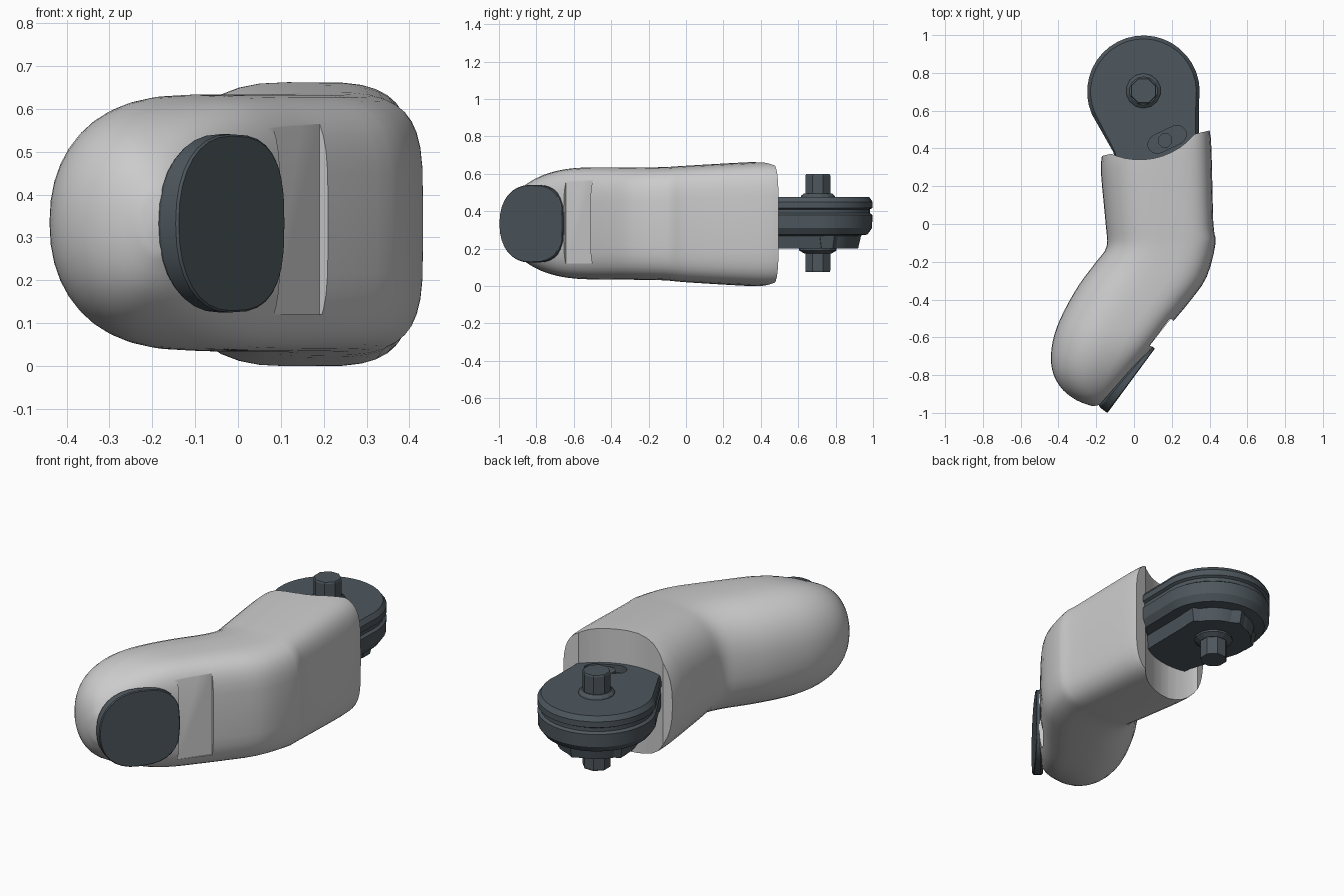
import bpy, bmesh, math
from mathutils import Vector

if "Cube" in bpy.data.objects:
    bpy.data.objects.remove(bpy.data.objects["Cube"])

dark = bpy.data.materials.new("dark_metal")
dark.diffuse_color = (0.075, 0.095, 0.11, 1)
dark.use_nodes = True
dark.node_tree.nodes["Principled BSDF"].inputs["Base Color"].default_value = dark.diffuse_color


def make(name, rings, mat=None):
    """Skin a list of equal-length vertex rings and cap both ends."""
    bm = bmesh.new()
    vr = [[bm.verts.new(p) for p in r] for r in rings]
    n = len(vr[0])
    for a, b in zip(vr, vr[1:]):
        for i in range(n):
            j = (i + 1) % n
            bm.faces.new((a[i], a[j], b[j], b[i]))
    bm.faces.new(vr[0])
    bm.faces.new(vr[-1])
    bmesh.ops.recalc_face_normals(bm, faces=bm.faces[:])
    me = bpy.data.meshes.new(name)
    bm.to_mesh(me)
    bm.free()
    ob = bpy.data.objects.new(name, me)
    bpy.context.collection.objects.link(ob)
    if mat:
        me.materials.append(mat)
    return ob


def activate(ob):
    bpy.ops.object.select_all(action='DESELECT')
    ob.select_set(True)
    bpy.context.view_layer.objects.active = ob


def smooth(ob, angle=30):
    activate(ob)
    bpy.ops.object.shade_smooth_by_angle(angle=math.radians(angle))


def cut(ob, cutter):
    m = ob.modifiers.new("cut", 'BOOLEAN')
    m.operation = 'DIFFERENCE'
    m.solver = 'EXACT'
    m.object = cutter
    activate(ob)
    bpy.ops.object.modifier_apply(modifier=m.name)
    bpy.data.objects.remove(cutter)


def power(v, n):
    return math.copysign(abs(v) ** (2 / n), v)


def circle(cx, cy, z, r, n):
    return [(cx + r * math.cos(2 * math.pi * (i + .5) / n),
             cy + r * math.sin(2 * math.pi * (i + .5) / n), z) for i in range(n)]


def turned(name, cx, cy, profile, n, mat=None):
    return make(name, [circle(cx, cy, z, r, n) for r, z in profile], mat)


def spline(rows, steps):
    """Catmull-Rom interpolation of tuples."""
    out = []
    for k in range(len(rows) - 1):
        a, b, c, d = (rows[max(0, min(len(rows) - 1, k + o))] for o in (-1, 0, 1, 2))
        for s in range(steps):
            t = s / steps
            out.append(tuple(
                .5 * (2 * q + (r - p) * t + (2 * p - 5 * q + 4 * r - w) * t * t
                      + (3 * q - p - 3 * r + w) * t ** 3)
                for p, q, r, w in zip(a, b, c, d)))
    return out + [rows[-1]]


# Bent casing: left x, y / right x, y / z low, z high / squareness left, right
stations = [
    (-.17, .36, .40, .495, .00, .662, 2.5, 4.5),
    (-.175, .27, .41, .40, .00, .662, 2.5, 4.5),
    (-.15, .0, .42, .0, .02, .643, 2.5, 4.5),
    (-.145, -.12, .432, -.10, .03, .636, 2.5, 4.2),
    (-.20, -.20, .385, -.28, .033, .634, 2.4, 4),
    (-.29, -.32, .295, -.41, .034, .634, 2.35, 4),
    (-.37, -.46, .20, -.525, .035, .634, 2.3, 4),
    (-.42, -.58, .13, -.615, .04, .630, 2.25, 4),
    (-.44, -.70, .075, -.685, .055, .615, 2.2, 4),
    (-.425, -.80, .012, -.765, .085, .585, 2.15, 3.6),
    (-.375, -.88, -.05, -.84, .13, .54, 2.1, 3.2),
    (-.30, -.935, -.10, -.905, .19, .48, 2.1, 2.5),
    (-.22, -.965, -.14, -.95, .27, .40, 2, 2.2)]
rings = []
for lx, ly, rx, ry, z0, z1, nl, nr in spline(stations, 3):
    l, r = Vector((lx, ly)), Vector((rx, ry))
    ring = []
    for i in range(40):
        a = 2 * math.pi * i / 40
        c, s = math.cos(a), math.sin(a)
        n = nr if c > 0 else nl
        p = (l + r) / 2 + (r - l) / 2 * power(c, n)
        ring.append((p.x, p.y, (z0 + z1) / 2 + (z1 - z0) / 2 * power(s, n)))
    rings.append(ring)
casing = make("casing", rings)

# Concave socket at the rear end
cut(casing, turned("socket_cutter", .03, .72, [(.38, -.2), (.38, .9)], 48))

# Shallow recess beside the pad
d, nrm = Vector((.593, .805)), Vector((.805, -.593))
corners = [(-.08, .15), (.10, .15), (.10, -.012), (-.08, -.012)]
foot = Vector((.14, -.585))
cut(casing, make("recess_cutter", [
    [(*(foot + d * u + nrm * w), z) for u, w in corners] for z in (.12, .565)]))
smooth(casing, 32)

# Wedge-shaped fingertip pad, thick at the tip
centre = Vector((-.015, -.83))


def pad_ring(scale, depth_tip, depth_top):
    out = []
    for i in range(32):
        a = 2 * math.pi * i / 32
        n = 2.8 if math.cos(a) > 0 else 2.25
        c, s = power(math.cos(a), n), power(math.sin(a), n)
        depth = depth_tip + (depth_top - depth_tip) * (c + 1) / 2
        p = centre + d * .212 * scale * c - nrm * depth
        out.append((p.x, p.y, .333 + .208 * scale * s))
    return out


smooth(make("pad", [pad_ring(.97, .06, .024), pad_ring(1, .05, .018),
                    pad_ring(1, .006, .003), pad_ring(.98, 0, 0)], dark))


# Rear hinge link: stacked levels of a rounded plate with a neck into the casing
def link_ring(r, z):
    pts = []
    for i in range(23):
        a = math.radians(-8 + 212 * i / 22)
        pts.append((.05 + r * math.cos(a), .70 + r * math.sin(a), z))
    k = r / .3
    pts += [(.05 - .16 * k, .38, z), (.05 - .14 * k, .28, z),
            (.05 + .28 * k, .28, z), (.05 + .295 * k, .45, z)]
    return pts


levels = [(.20, .20), (.215, .268), (.27, .275), (.295, .31), (.297, .38),
          (.283, .39), (.283, .41), (.298, .418), (.298, .45), (.28, .475)]
link = make("hinge_link", [link_ring(r, z) for r, z in levels], dark)

# Slot in the link's top with a small peg
slot = []
sc, su = Vector((.175, .448)), Vector((.90, .43)).normalized()
sv = Vector((-su.y, su.x))
for i in range(20):
    a = 2 * math.pi * (i + .5) / 20
    p = sc + su * (.05 * math.copysign(1, math.cos(a)) + .058 * math.cos(a)) + sv * .05 * math.sin(a)
    slot.append(p)
cut(link, make("slot_cutter", [[(p.x, p.y, z) for p in slot] for z in (.435, .6)]))
smooth(link, 28)
turned("slot_peg", .165, .443, [(.04, .41), (.04, .468)], 8, dark)

# Pivot bolt through the link with a collar on each side
turned("pivot_bolt", .05, .705, [(.07, .075), (.072, .085), (.072, .59), (.068, .598)], 8, dark)
turned("top_collar", .05, .705, [(.095, .465), (.09, .482), (.075, .495)], 14, dark)
turned("bottom_collar", .05, .705, [(.075, .175), (.10, .19), (.10, .21)], 14, dark)

# Chunky lugs under the link
for i, ang in enumerate((20, 90, 160)):
    a = math.radians(ang)
    x, y = .05 + .16 * math.cos(a), .70 + .16 * math.sin(a)
    turned(f"under_lug_{i + 1}", x, y, [(.06, .20), (.08, .285)], 6, dark)
